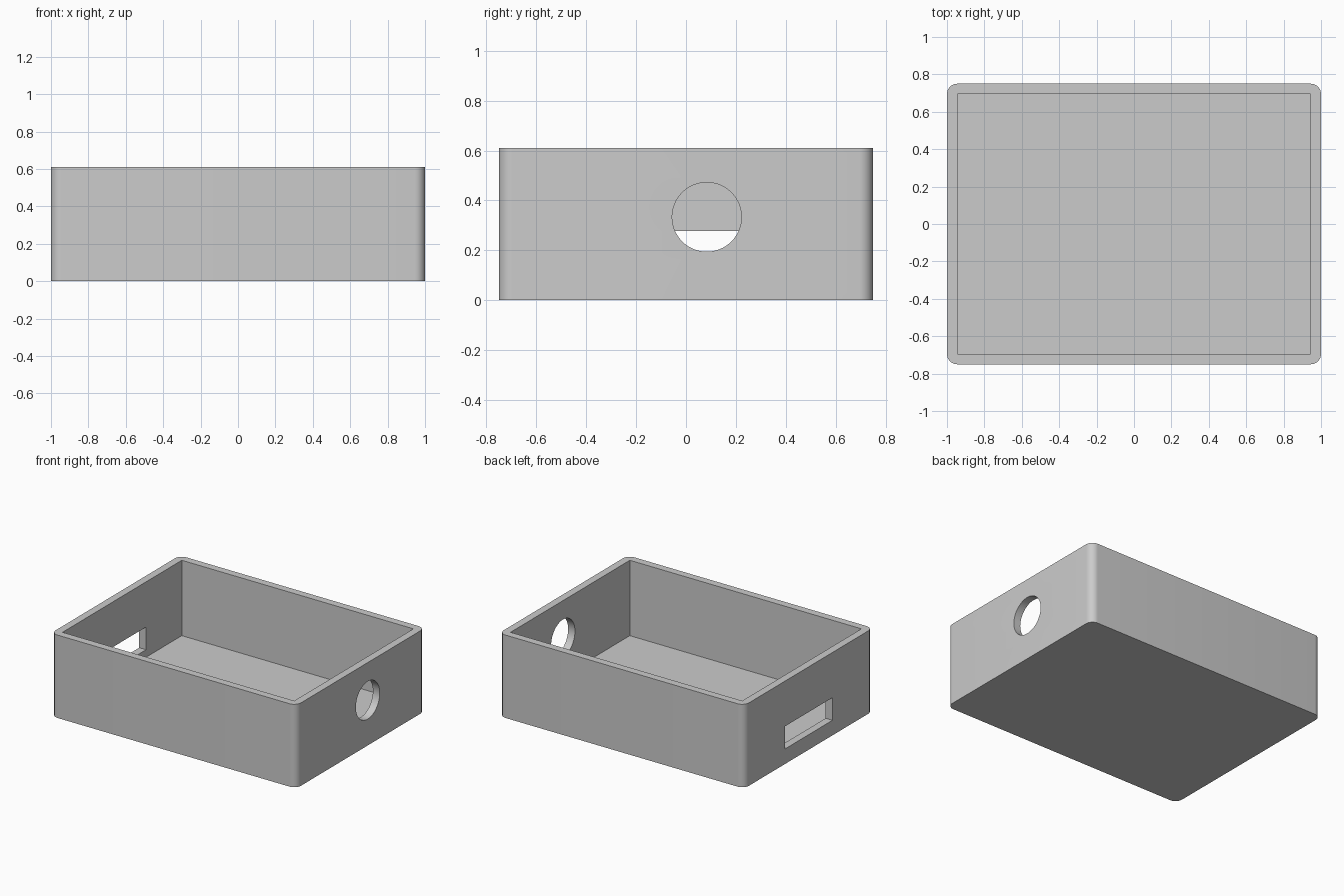
import bpy, bmesh, math
from mathutils import Matrix

if "Cube" in bpy.data.objects:
    bpy.data.objects.remove(bpy.data.objects["Cube"], do_unlink=True)

U = 2 / 36                      # design unit: the wall thickness
LENGTH, DEPTH, HEIGHT, WALL = 36 * U, 27 * U, 11 * U, U

grey = bpy.data.materials.new("plain grey")
grey.use_nodes = True
grey.diffuse_color = (0.6, 0.6, 0.6, 1)
grey.node_tree.nodes["Principled BSDF"].inputs["Base Color"].default_value = (0.6, 0.6, 0.6, 1)


def finish(name, bm):
    mesh = bpy.data.meshes.new(name)
    bm.to_mesh(mesh)
    bm.free()
    mesh.materials.append(grey)
    obj = bpy.data.objects.new(name, mesh)
    bpy.context.collection.objects.link(obj)
    return obj


def block(name, low, high, radius=0):
    """Box between two corners, with optional rounded upright edges."""
    bm = bmesh.new()
    size = [b - a for a, b in zip(low, high)]
    centre = [(a + b) / 2 for a, b in zip(low, high)]
    bmesh.ops.create_cube(bm, matrix=Matrix.Translation(centre) @ Matrix.Diagonal((*size, 1)))
    if radius:
        upright = [e for e in bm.edges if abs(e.verts[0].co.z - e.verts[1].co.z) > radius]
        bmesh.ops.bevel(bm, geom=upright, offset=radius, segments=10,
                        profile=0.5, affect='EDGES')
    return finish(name, bm)


def rod(name, centre, radius, length):
    """Cylinder lying along x."""
    bm = bmesh.new()
    place = Matrix.Translation(centre) @ Matrix.Rotation(math.pi / 2, 4, 'Y')
    bmesh.ops.create_cone(bm, cap_ends=True, segments=64, radius1=radius,
                          radius2=radius, depth=length, matrix=place)
    return finish(name, bm)


# Outer body with rounded corners
hx, hy = LENGTH / 2, DEPTH / 2
tray = block("open_box", (-hx, -hy, 0), (hx, hy, HEIGHT), WALL)

# Cavity, round hole in the +x wall, slot in the -x wall
cutters = [
    block("cavity_cutter", (WALL - hx, WALL - hy, WALL), (hx - WALL, hy - WALL, HEIGHT + WALL)),
    rod("round_hole_cutter", (hx, 1.5 * U, 6 * U), 2.5 * U, 4 * U),
    block("slot_cutter", (-hx - U, -5 * U, 2 * U), (-hx + 2 * U, 5 * U, 5 * U)),
]

bpy.ops.object.select_all(action='DESELECT')
bpy.context.view_layer.objects.active = tray
tray.select_set(True)
for cutter in cutters:
    cutter.hide_render = True
    cut = tray.modifiers.new(cutter.name, 'BOOLEAN')
    cut.operation = 'DIFFERENCE'
    cut.solver = 'EXACT'
    cut.object = cutter
    bpy.ops.object.modifier_apply(modifier=cut.name)
    bpy.data.objects.remove(cutter, do_unlink=True)

bpy.ops.object.shade_smooth_by_angle(angle=math.radians(30))
